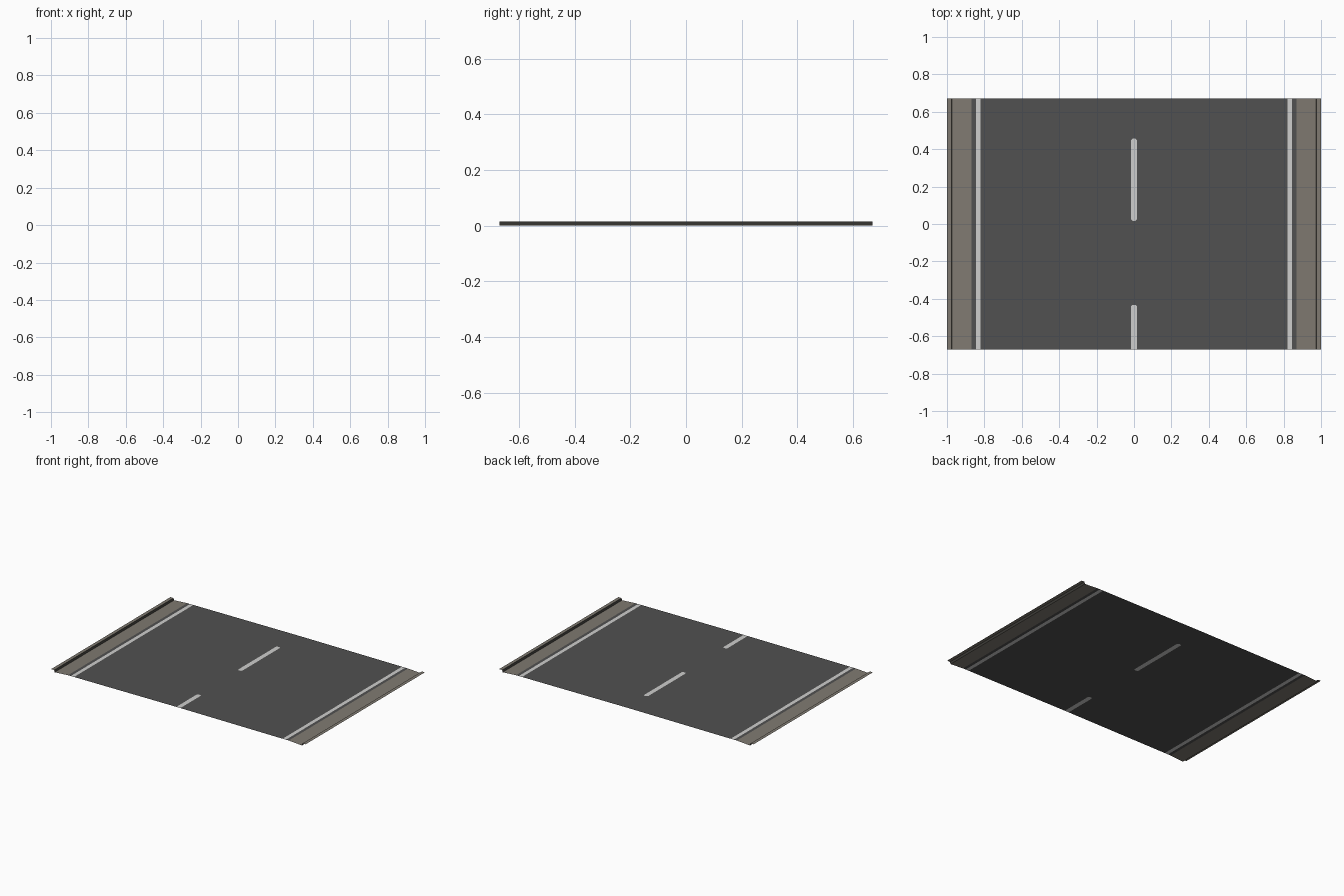
import bpy, bmesh

if "Cube" in bpy.data.objects:
    bpy.data.objects.remove(bpy.data.objects["Cube"])

HALF = 0.67  # half length of the road tile along y


def material(name, rgb):
    m = bpy.data.materials.new(name)
    m.diffuse_color = (*rgb, 1)
    m.use_nodes = True
    m.node_tree.nodes["Principled BSDF"].inputs["Base Color"].default_value = m.diffuse_color
    return m


asphalt = material("asphalt grey", (0.082, 0.082, 0.082))
paint = material("road paint white", (0.62, 0.62, 0.61))
concrete = material("concrete tan", (0.215, 0.195, 0.165))
joint = material("kerb face dark", (0.05, 0.048, 0.042))


def road_z(x):
    """Gentle crown of the carriageway."""
    return 0.010 - 0.003 * abs(x) / 0.87


def sheet(name, quads, mats):
    """Open sheet from upward facing quads: (four points, material index)."""
    bm = bmesh.new()
    for pts, mi in quads:
        f = bm.faces.new([bm.verts.new(p) for p in pts])
        f.material_index = mi
        f.normal_update()
        if f.normal.z < 0:
            f.normal_flip()
    bmesh.ops.remove_doubles(bm, verts=bm.verts, dist=1e-5)
    me = bpy.data.meshes.new(name)
    bm.to_mesh(me)
    bm.free()
    for m in mats:
        me.materials.append(m)
    ob = bpy.data.objects.new(name, me)
    bpy.context.collection.objects.link(ob)
    return ob


def strip(name, profile, mat):
    """Run an (x, z) profile along the whole tile."""
    quads = [([(a, -HALF, za), (b, -HALF, zb), (b, HALF, zb), (a, HALF, za)], 0)
             for (a, za), (b, zb) in zip(profile, profile[1:])]
    return sheet(name, quads, [mat])


W = 0.016  # half width of the centre line

# Lanes, edge lines, gutters and kerbs, mirrored on both sides
parts = [
    ("lane", [(x, road_z(x)) for x in (W, 0.82)], asphalt),
    ("edge_line", [(x, road_z(x)) for x in (0.82, 0.846)], paint),
    ("road_margin", [(x, road_z(x)) for x in (0.846, 0.868)], asphalt),
    ("gutter", [(0.868, road_z(0.868)), (0.972, 0.0)], concrete),
    ("kerb_face", [(0.972, 0.0), (0.976, 0.015)], joint),
    ("kerb_top", [(0.976, 0.015), (1.0, 0.015)], concrete),
]
for side, s in (("left", -1), ("right", 1)):
    for name, prof, mat in parts:
        strip(f"{side}_{name}", [(s * x, z) for x, z in prof], mat)

# Centre strip with dashes cut in: rows of (y, half width of the paint)
rows = [(-HALF, W), (-0.441, W), (-0.433, 0.008), (-0.433, 0), (0.017, 0),
        (0.017, 0.008), (0.025, W), (0.448, W), (0.456, 0.008), (0.456, 0),
        (HALF, 0)]
quads = []
for (y0, w0), (y1, w1) in zip(rows, rows[1:]):
    if y1 - y0 < 1e-6:
        continue
    if w0 == 0:  # gap between dashes
        spans = [(-W, W, -W, W, 0)]
    else:
        spans = [(-w0, w0, -w1, w1, 1)]
        for s in (-1, 1):  # asphalt beside the chamfered dash ends
            if w0 != w1:
                spans.append((s * w0, s * W, s * w1, s * W, 0))
    for a0, b0, a1, b1, mi in spans:
        z = road_z(W)
        pts = [(a0, y0, z), (b0, y0, z), (b1, y1, z), (a1, y1, z)]
        pts = list(dict.fromkeys(pts))
        quads.append((pts, mi))
sheet("centre_line", quads, [asphalt, paint])
